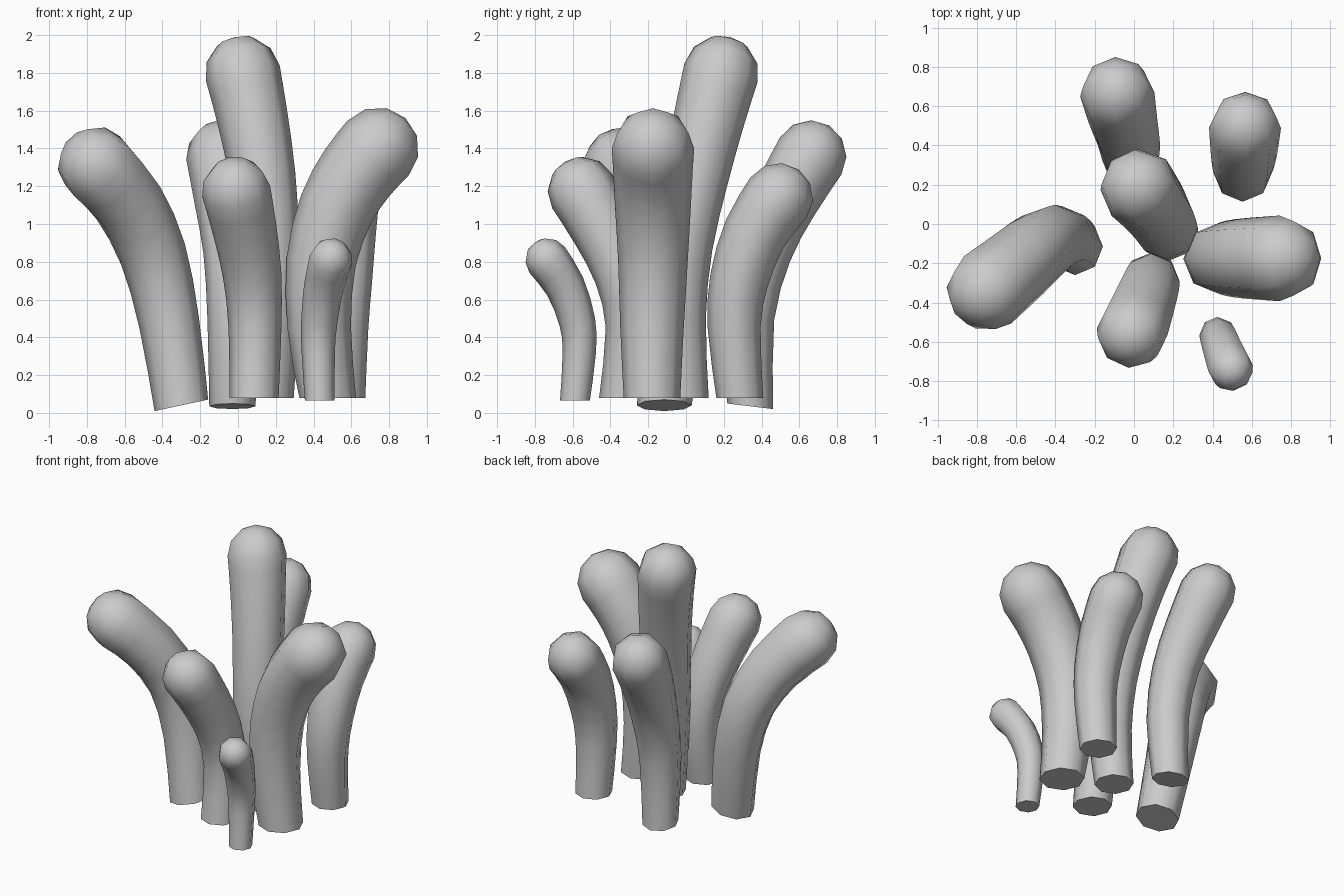
import bpy, bmesh, math
from mathutils import Vector

if "Cube" in bpy.data.objects:
    bpy.data.objects.remove(bpy.data.objects["Cube"])

SIDES = 8


def spline(p, i, t):
    # Catmull-Rom through (x, y, z, radius) points
    a, b, c, d = (Vector(p[max(0, min(len(p) - 1, k))]) for k in (i - 1, i, i + 1, i + 2))
    return 0.5 * (2 * b + (c - a) * t + (2 * a - 5 * b + 4 * c - d) * t * t
                  + (3 * b - a - 3 * c + d) * t ** 3)


def finger(name, pts, start):
    path = [spline(pts, i, t) for i in range(len(pts) - 1) for t in (0, 0.5)]
    path.append(Vector(pts[-1]))
    pos = [p.to_3d() for p in path]
    bm = bmesh.new()

    def ring(center, normal, r):
        u = Vector((1, 0, 0))
        u = (u - normal * u.dot(normal)).normalized()
        v = normal.cross(u)
        return [bm.verts.new(center + r * (u * math.cos(a) + v * math.sin(a)))
                for a in (2 * math.pi * k / SIDES for k in range(SIDES))]

    # tapered stalk
    rings = []
    for i, p in enumerate(path):
        n = (pos[min(i + 1, len(pos) - 1)] - pos[max(i - 1, 0)]).normalized()
        if i == 0:
            n = Vector(start).normalized()
        rings.append(ring(pos[i], n, p[3]))
    # rounded tip
    r = path[-1][3]
    for deg in (30, 60):
        a = math.radians(deg)
        rings.append(ring(pos[-1] + n * r * math.sin(a), n, r * math.cos(a)))
    pole = bm.verts.new(pos[-1] + n * r)
    for lo, hi in zip(rings, rings[1:]):
        for k in range(SIDES):
            j = (k + 1) % SIDES
            bm.faces.new((lo[k], lo[j], hi[j], hi[k]))
    for k in range(SIDES):
        bm.faces.new((rings[-1][k], rings[-1][(k + 1) % SIDES], pole))
    # flat cut base
    bm.faces.new(rings[0][::-1])
    bmesh.ops.recalc_face_normals(bm, faces=bm.faces)
    me = bpy.data.meshes.new(name)
    bm.to_mesh(me)
    bm.free()
    ob = bpy.data.objects.new(name, me)
    bpy.context.collection.objects.link(ob)
    bpy.ops.object.select_all(action='DESELECT')
    ob.select_set(True)
    bpy.context.view_layer.objects.active = ob
    bpy.ops.object.shade_smooth_by_angle(angle=math.radians(60))


UP = (0, 0, 1)
finger("left_finger", [(-.30, -.115, .04, .145), (-.365, -.07, .48, .16), (-.45, -.09, .84, .178),
                       (-.58, -.20, 1.11, .195), (-.745, -.335, 1.305, .21)], (-.21, 0, .98))
finger("back_finger", [(-.03, .34, .035, .122), (-.02, .325, .5, .142), (-.025, .40, .85, .158),
                       (-.055, .52, 1.12, .175), (-.085, .66, 1.36, .19)], (0, .12, .99))
finger("tall_middle_finger", [(.165, -.01, .08, .13), (.175, -.04, .5, .145), (.165, -.02, .88, .16),
                              (.13, .05, 1.25, .175), (.075, .125, 1.57, .188), (.025, .185, 1.80, .20)], UP)
finger("right_finger", [(.475, -.18, .08, .15), (.43, -.18, .45, .168), (.44, -.175, .8, .184),
                        (.52, -.175, 1.08, .20), (.63, -.175, 1.27, .21), (.74, -.175, 1.40, .218)], UP)
finger("back_right_finger", [(.55, .285, .08, .124), (.55, .255, .45, .14), (.555, .28, .7, .155),
                             (.56, .365, .95, .17), (.565, .49, 1.14, .183)], UP)
finger("front_finger", [(.085, -.33, .08, .13), (.09, -.285, .45, .14), (.075, -.33, .73, .155),
                        (.035, -.435, .97, .17), (-.01, -.55, 1.175, .183)], UP)
finger("small_front_finger", [(.433, -.588, .065, .079), (.425, -.565, .32, .088), (.43, -.575, .48, .096),
                              (.455, -.64, .67, .106), (.492, -.735, .81, .116)], UP)
